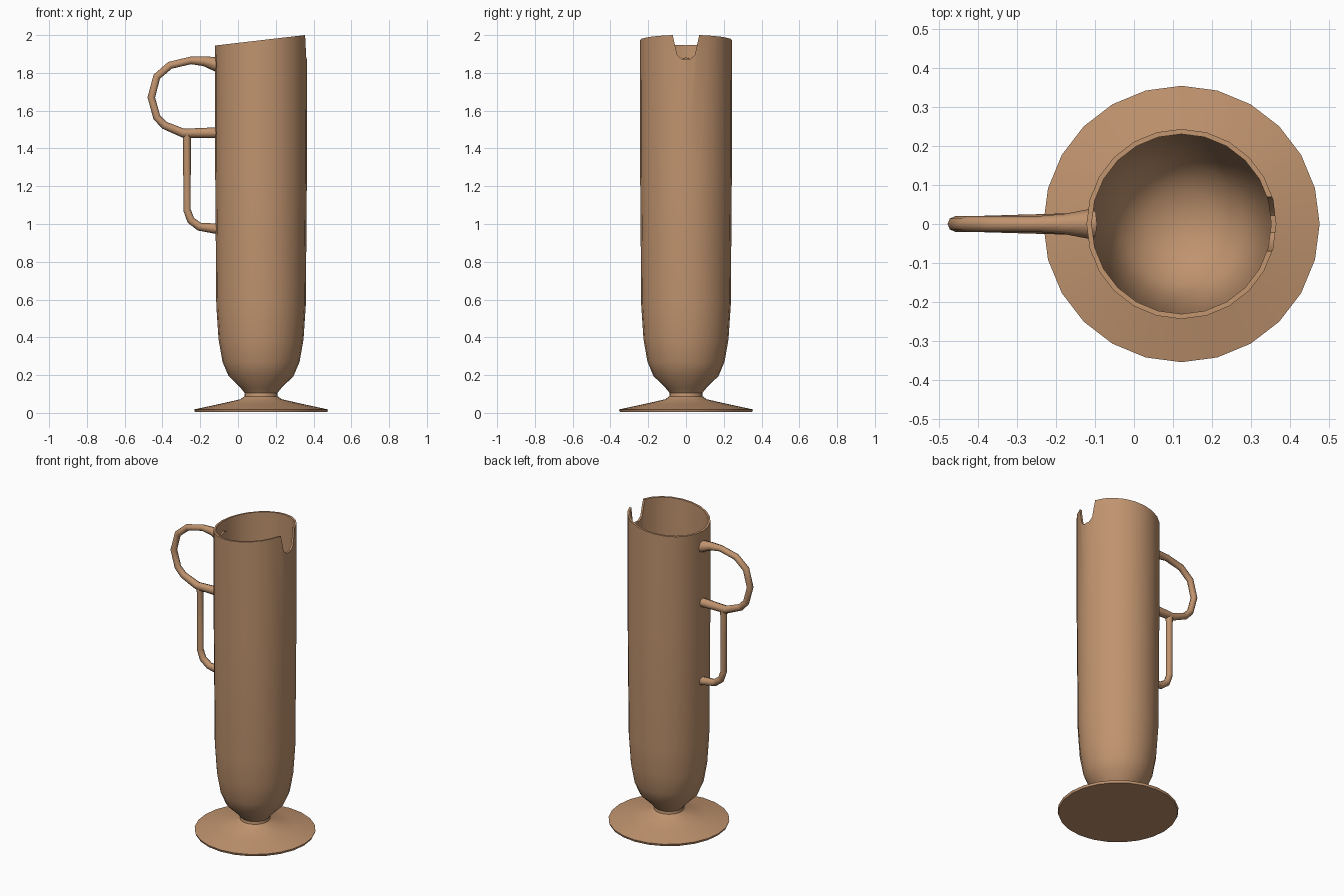
import bpy, bmesh, math
from mathutils import Matrix

cube = bpy.data.objects.get("Cube")
if cube:
    bpy.data.objects.remove(cube, do_unlink=True)

AXIS = 0.122   # x of the vessel's centre line
SIDES = 24

clay = bpy.data.materials.new("warm clay")
clay.use_nodes = True
colour = (0.53, 0.295, 0.158, 1)
clay.diffuse_color = colour
clay.node_tree.nodes["Principled BSDF"].inputs["Base Color"].default_value = colour


def activate(obj):
    bpy.ops.object.select_all(action='DESELECT')
    obj.select_set(True)
    bpy.context.view_layer.objects.active = obj


def finish(obj, angle=40):
    obj.data.materials.clear()
    obj.data.materials.append(clay)
    activate(obj)
    bpy.ops.object.shade_smooth_by_angle(angle=math.radians(angle))


def from_bmesh(name, bm):
    mesh = bpy.data.meshes.new(name)
    bmesh.ops.recalc_face_normals(bm, faces=bm.faces)
    bm.to_mesh(mesh)
    bm.free()
    obj = bpy.data.objects.new(name, mesh)
    bpy.context.collection.objects.link(obj)
    return obj


def lathe(name, profile):
    """Spin (radius, z) points around the vessel axis."""
    bm = bmesh.new()
    verts = [bm.verts.new((AXIS + r, 0, z)) for r, z in profile]
    edges = [bm.edges.new(pair) for pair in zip(verts, verts[1:])]
    bmesh.ops.spin(bm, geom=verts + edges, cent=(AXIS, 0, 0), axis=(0, 0, 1),
                   angle=math.tau, steps=SIDES, use_duplicate=False)
    bmesh.ops.remove_doubles(bm, verts=bm.verts, dist=0.0005)
    return from_bmesh(name, bm)


def tube(name, points):
    """Round bar through (x, z, radius) points in the y = 0 plane."""
    curve = bpy.data.curves.new(name, 'CURVE')
    curve.dimensions = '3D'
    curve.bevel_depth = 1
    curve.bevel_resolution = 2
    curve.use_fill_caps = True
    spline = curve.splines.new('POLY')
    spline.points.add(len(points) - 1)
    for p, (x, z, r) in zip(spline.points, points):
        p.co = (x, 0, z, 1)
        p.radius = r
    obj = bpy.data.objects.new(name, curve)
    bpy.context.collection.objects.link(obj)
    activate(obj)
    bpy.ops.object.convert(target='MESH')
    finish(bpy.context.object, 50)


# Hollow body with stem and spreading foot
vessel = lathe("vessel_body", [
    (0, 0.004), (0.35, 0.004), (0.355, 0.018), (0.23, 0.045), (0.11, 0.072),
    (0.088, 0.088), (0.086, 0.105), (0.108, 0.132), (0.172, 0.195),
    (0.204, 0.27), (0.225, 0.39), (0.237, 0.57), (0.243, 1.3), (0.244, 2),
    (0.231, 2), (0.229, 1.3), (0.222, 0.57), (0.21, 0.39), (0.188, 0.28),
    (0.155, 0.21), (0.09, 0.155), (0, 0.14)])

# Slanted rim, rising towards the notch
for v in vessel.data.vertices:
    if v.co.z > 1.9:
        v.co.z = 1.945 + 0.116 * (v.co.x + 0.12)

# Notch cut in the rim opposite the handle
half = [(0.085, 2.1), (0.068, 1.99), (0.047, 1.895), (0.022, 1.873)]
outline = half + [(-y, z) for y, z in reversed(half)]
bm = bmesh.new()
face = bm.faces.new([bm.verts.new((0.25, y, z)) for y, z in outline])
ext = bmesh.ops.extrude_face_region(bm, geom=[face])["geom"]
bmesh.ops.translate(bm, vec=(0.25, 0, 0),
                    verts=[g for g in ext if isinstance(g, bmesh.types.BMVert)])
cutter = from_bmesh("notch_cutter", bm)
cutter.hide_render = True
mod = vessel.modifiers.new("notch", 'BOOLEAN')
mod.operation = 'DIFFERENCE'
mod.solver = 'EXACT'
mod.object = cutter
activate(vessel)
bpy.ops.object.modifier_apply(modifier=mod.name)
bpy.data.objects.remove(cutter, do_unlink=True)
finish(vessel)

# Looped upper handle
tube("upper_handle", [
    (-0.105, 1.843, 0.04), (-0.18, 1.862, 0.026), (-0.25, 1.866, 0.02),
    (-0.36, 1.84, 0.02), (-0.43, 1.78, 0.02), (-0.459, 1.67, 0.02),
    (-0.43, 1.565, 0.02), (-0.39, 1.523, 0.021), (-0.29, 1.481, 0.024),
    (-0.105, 1.483, 0.029)])

# Straight lower handle
tube("lower_handle", [
    (-0.27, 1.485, 0.023), (-0.27, 1.43, 0.02), (-0.27, 1.075, 0.02),
    (-0.25, 1.02, 0.021), (-0.205, 0.986, 0.022), (-0.105, 0.974, 0.028)])
